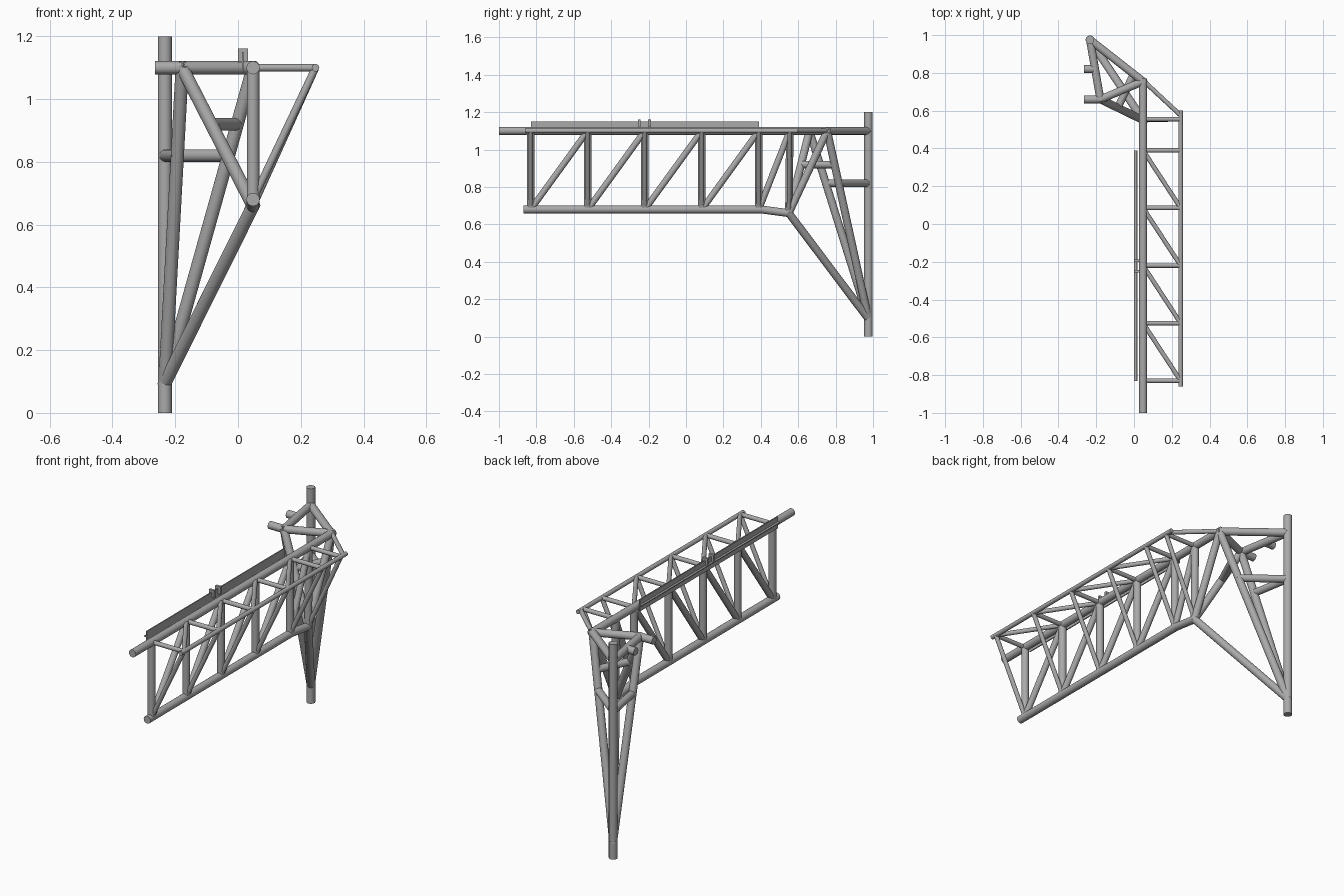
import bpy
from mathutils import Vector

if "Cube" in bpy.data.objects:
    bpy.data.objects.remove(bpy.data.objects["Cube"], do_unlink=True)

steel = bpy.data.materials.new("steel grey")
steel.use_nodes = True
GREY = (0.40, 0.40, 0.40, 1)
steel.diffuse_color = GREY
steel.node_tree.nodes["Principled BSDF"].inputs["Base Color"].default_value = GREY


def tube(name, start, end, radius, extend=0.0):
    """Round bar between two points, optionally lengthened at both ends."""
    a, b = Vector(start), Vector(end)
    d = b - a
    bpy.ops.mesh.primitive_cylinder_add(
        vertices=24, radius=radius, depth=d.length + 2 * extend, location=(a + b) / 2,
        rotation=d.to_track_quat("Z", "Y").to_euler())
    ob = bpy.context.object
    ob.name = name
    ob.data.materials.append(steel)
    bpy.ops.object.shade_smooth_by_angle()


def box(name, low, high):
    a, b = Vector(low), Vector(high)
    bpy.ops.mesh.primitive_cube_add(size=1, location=(a + b) / 2)
    ob = bpy.context.object
    ob.name = name
    ob.scale = b - a
    ob.data.materials.append(steel)


MAIN, SIDE = 0.048, 0.247        # x of the main and side chords
TOP, LOW = 1.1, 0.68             # heights of the upper and lower chords
R, THIN = 0.021, 0.012

# Chords of the triangular truss
knee = Vector((MAIN, 0.55, 0.66))
bend = (MAIN, 0.40, LOW)
tube("top_chord", (MAIN, -1, TOP), (MAIN, 0.77, TOP), R)
tube("bottom_chord", (MAIN, -0.87, LOW), bend, R)
tube("bottom_chord_bend", bend, knee, R, 0.005)
tube("side_chord", (SIDE, -0.86, TOP), (SIDE, 0.6, TOP), THIN)

# Panel bars: uprights, side struts, rungs and diagonals
stations = [-0.83, -0.525, -0.22, 0.085, 0.39, 0.555]
for i, y in enumerate(stations):
    foot = knee if i == 5 else Vector((MAIN, y, LOW))
    tube("upright", foot, (MAIN, y, TOP), 0.02)
    tube("side_strut", foot, (SIDE, y, TOP), THIN)
    tube("rung", (MAIN, y, TOP), (SIDE, y, TOP), THIN)
    if i < 5:
        tube("diagonal", foot, (MAIN, stations[i + 1], TOP), 0.017)
    if i < 4:
        tube("top_diagonal", (SIDE, y, TOP), (MAIN, stations[i + 1], TOP), THIN)
tube("end_diagonal", (SIDE, 0.575, TOP), (MAIN, 0.76, TOP), THIN)

# Mounting post and its three legs
post_x, post_y = -0.233, 0.975
base = Vector((post_x, post_y, 0.095))
head = Vector((post_x, post_y, TOP))
main_end = Vector((MAIN, 0.755, TOP))
corner = Vector((-0.178, 0.66, TOP))
tube("post", (post_x, post_y, 0), (post_x, post_y, 1.2), 0.0225)
for name, node in (("main_leg", main_end), ("corner_leg", corner), ("knee_leg", knee)):
    tube(name, node, base, R, 0.01)
tube("knee_to_main_brace", knee, main_end, 0.02)
tube("knee_to_corner_brace", knee, corner, R)

# Top frame around the post
tube("head_to_main_bar", head, main_end, R, 0.01)
tube("head_to_corner_bar", head, corner, R, 0.01)
tube("corner_to_main_bar", corner, main_end, R)
tube("corner_stub", (-0.265, 0.66, TOP), corner, R)
tube("middle_stub", (-0.265, 0.82, TOP), (-0.205, 0.82, TOP), R)


def at_height(a, b, z):
    return a.lerp(b, (z - a.z) / (b.z - a.z))


# Level braces between the legs
z = 0.82
for node in (main_end, corner):
    tube("post_brace", (post_x, post_y, z), at_height(node, base, z), 0.02, 0.008)
z = 0.92
tube("leg_brace", at_height(knee, corner, z), at_height(main_end, base, z), 0.02)

# Rail along the top chord with two small clips
box("rail", (0.012, -0.83, 1.085), (0.018, 0.39, 1.15))
box("rail_flange", (0.0, -0.83, 1.117), (0.014, 0.39, 1.122))
for y in (-0.25, -0.195):
    box("clip", (0.0, y - 0.007, 1.12), (0.032, y + 0.007, 1.162))
